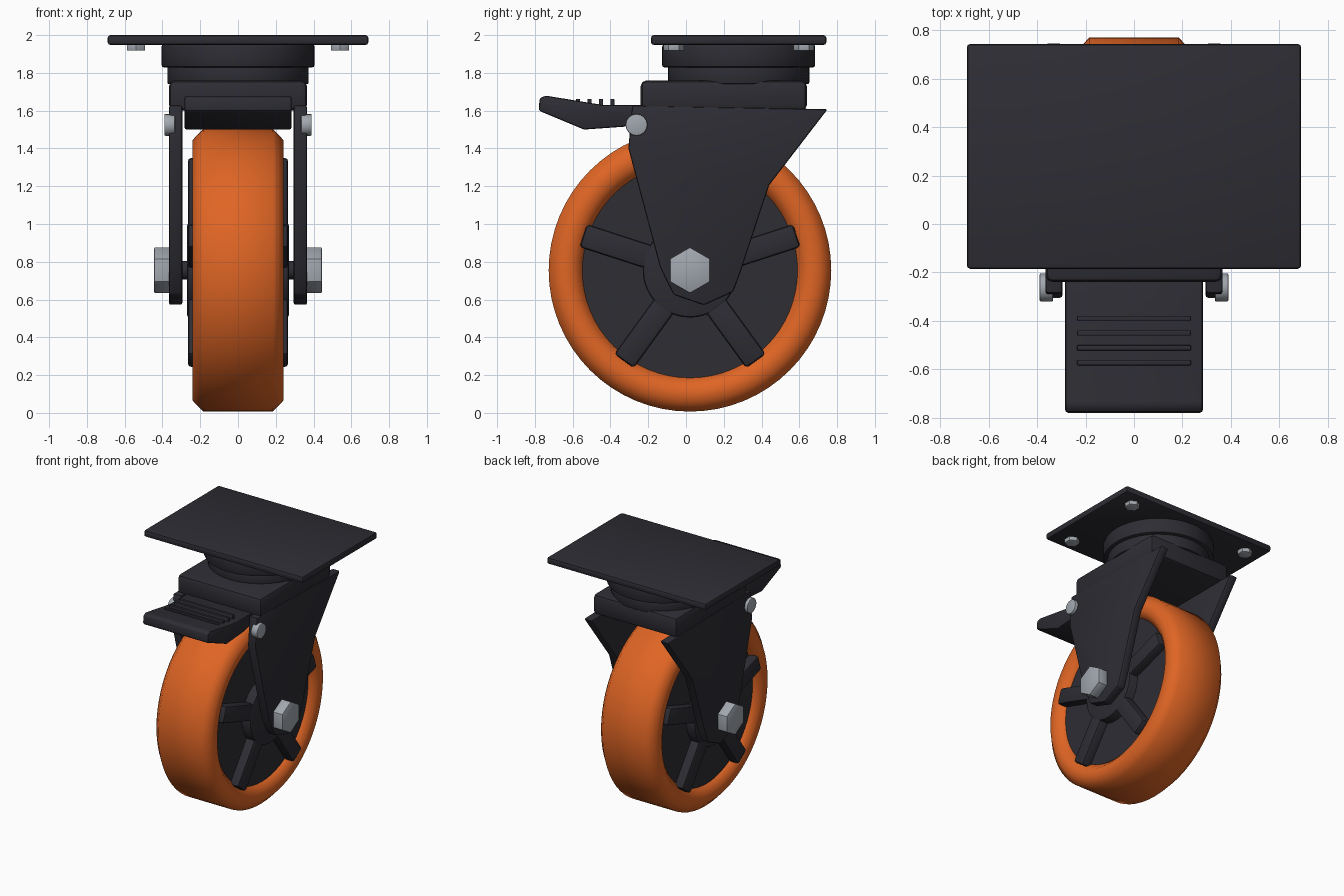
import bpy, bmesh, math
from mathutils import Matrix, Vector

cube = bpy.data.objects.get("Cube")
if cube:
    bpy.data.objects.remove(cube, do_unlink=True)


def material(name, rgb, rough):
    m = bpy.data.materials.new(name)
    m.use_nodes = True
    m.diffuse_color = (*rgb, 1)
    bsdf = m.node_tree.nodes["Principled BSDF"]
    bsdf.inputs["Base Color"].default_value = (*rgb, 1)
    bsdf.inputs["Roughness"].default_value = rough
    return m


BLACK = material("charcoal black", (0.026, 0.026, 0.034), 0.6)
ORANGE = material("tyre orange", (0.74, 0.13, 0.018), 0.6)
STEEL = material("bolt steel", (0.36, 0.39, 0.43), 0.5)

WHEEL = Vector((0, 0.021, 0.755))   # axle centre
SWIVEL_Y = 0.279                    # swivel axis
ALONG_X = Matrix.Rotation(math.pi / 2, 4, 'Y')


def finish(name, bm, mat, bevel=0.0, angle=30):
    """Bevel the hard edges, then turn the bmesh into a shaded object."""
    bmesh.ops.recalc_face_normals(bm, faces=bm.faces)
    if bevel:
        hard = [e for e in bm.edges if e.calc_face_angle(0) > math.radians(35)]
        bmesh.ops.bevel(bm, geom=hard, offset=bevel, segments=2, profile=0.5,
                        affect='EDGES', clamp_overlap=True)
    mesh = bpy.data.meshes.new(name)
    bm.to_mesh(mesh)
    bm.free()
    mesh.materials.append(mat)
    ob = bpy.data.objects.new(name, mesh)
    bpy.context.collection.objects.link(ob)
    bpy.ops.object.select_all(action='DESELECT')
    ob.select_set(True)
    bpy.context.view_layer.objects.active = ob
    bpy.ops.object.shade_smooth_by_angle(angle=math.radians(angle))
    return ob


def box(name, lo, hi, mat, bevel=0.0, turn=None):
    lo, hi = Vector(lo), Vector(hi)
    bm = bmesh.new()
    bmesh.ops.create_cube(bm, size=1, matrix=Matrix.Translation((lo + hi) / 2)
                          @ Matrix.Diagonal((*(hi - lo), 1)))
    if turn:
        bm.transform(turn)
    return finish(name, bm, mat, bevel)


def cylinder(name, centre, radius, depth, mat, sides=48, bevel=0.0, turn=Matrix()):
    bm = bmesh.new()
    bmesh.ops.create_cone(bm, cap_ends=True, segments=sides, radius1=radius,
                          radius2=radius, depth=depth,
                          matrix=Matrix.Translation(centre) @ turn)
    return finish(name, bm, mat, bevel)


def side_prism(name, outline, x0, x1, mat, bevel=0.0):
    """Extrude a (y, z) outline from x0 to x1."""
    bm = bmesh.new()
    face = bm.faces.new([bm.verts.new((x0, y, z)) for y, z in outline])
    ext = bmesh.ops.extrude_face_region(bm, geom=[face])["geom"]
    bmesh.ops.translate(bm, vec=(x1 - x0, 0, 0),
                        verts=[v for v in ext if isinstance(v, bmesh.types.BMVert)])
    return finish(name, bm, mat, bevel)


def wheel_ring(name, profile, mat, sides=64):
    """Revolve a closed (x, radius) outline round the axle."""
    bm = bmesh.new()
    rings = []
    for i in range(sides):
        a = 2 * math.pi * i / sides
        rings.append([bm.verts.new((x, WHEEL.y + r * math.cos(a), WHEEL.z + r * math.sin(a)))
                      for x, r in profile])
    n = len(profile)
    for i in range(sides):
        a, b = rings[i], rings[(i + 1) % sides]
        for j in range(n):
            k = (j + 1) % n
            bm.faces.new((a[j], a[k], b[k], b[j]))
    return finish(name, bm, mat, angle=80)


# Mounting plate and swivel bearing
box("mounting_plate", (-0.69, -0.185, 1.948), (0.69, 0.743, 2.0), BLACK, 0.014)
cylinder("upper_bearing_ring", (0, SWIVEL_Y, 1.89), 0.405, 0.122, BLACK, 64, 0.012)
cylinder("lower_bearing_ring", (0, SWIVEL_Y, 1.79), 0.374, 0.1, BLACK, 64, 0.01)
for x in (-0.54, 0.54):
    for y in (-0.065, 0.623):
        cylinder("plate_bolt", (x, y, 1.94), 0.056, 0.045, STEEL, 6, 0.005)

# Fork
box("fork_crown", (-0.365, -0.24, 1.6), (0.365, 0.64, 1.76), BLACK, 0.03)
fork_outline = [(-0.285, 1.628), (-0.305, 1.4), (-0.137, 0.77), (-0.065, 0.625),
                (0.095, 0.57), (0.25, 0.64), (0.285, 0.735), (0.44, 1.205),
                (0.75, 1.608)]

# Wheel
wheel_ring("tyre", [(-0.19, 0.565), (-0.24, 0.62), (-0.24, 0.69), (-0.185, 0.748),
                    (0.185, 0.748), (0.24, 0.69), (0.24, 0.62), (0.19, 0.565)], ORANGE)
cylinder("hub_disc", WHEEL, 0.57, 0.39, BLACK, 64, 0, ALONG_X)
cylinder("hub_boss", WHEEL, 0.25, 0.54, BLACK, 48, 0.015, ALONG_X)
cylinder("axle", WHEEL, 0.05, 0.7, BLACK, 24, 0, ALONG_X)

# Paired parts on each side
for side, s in (("left", 1), ("right", -1)):
    side_prism(side + "_fork_arm", fork_outline, s * 0.295, s * 0.366, BLACK, 0.012)
    cylinder(side + "_axle_bolt", (s * 0.4, WHEEL.y, WHEEL.z), 0.122, 0.088,
             STEEL, 6, 0.006, ALONG_X @ Matrix.Rotation(math.pi / 2, 4, 'Z'))
    cylinder(side + "_pedal_pivot", (s * 0.362, -0.262, 1.525), 0.058, 0.056,
             STEEL, 16, 0.006, ALONG_X)
    x0, x1 = sorted((s * 0.15, s * 0.266))
    for i in range(5):
        turn = Matrix.Translation(WHEEL) @ Matrix.Rotation(i * math.tau / 5, 4, 'X')
        box(side + "_spoke", (x0, -0.064, 0.15), (x1, 0.064, 0.594), BLACK, 0.018, turn)

# Brake pedal with grip ridges
side_prism("brake_pedal", [(-0.78, 1.6), (-0.775, 1.665), (-0.745, 1.68), (-0.44, 1.63),
                           (-0.2, 1.63), (-0.2, 1.55), (-0.33, 1.515), (-0.54, 1.5)],
           -0.284, 0.284, BLACK, 0.012)
for y in (-0.39, -0.45, -0.511, -0.572):
    box("pedal_ridge", (-0.235, y - 0.011, 1.6), (0.235, y + 0.011, 1.662), BLACK, 0.004)
